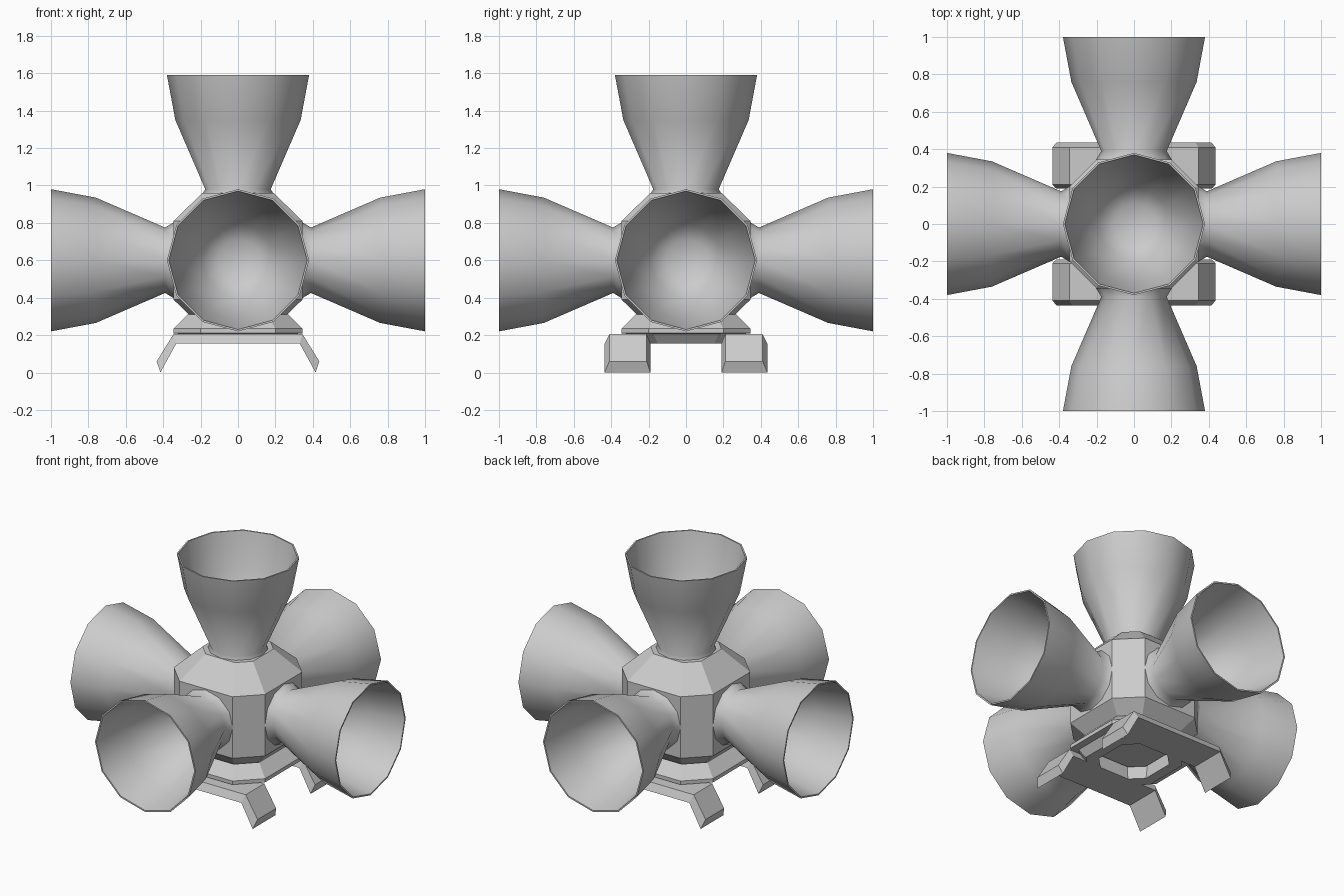
import bpy, bmesh, math
from mathutils import Matrix, Vector

if "Cube" in bpy.data.objects:
    bpy.data.objects.remove(bpy.data.objects["Cube"])


def finish(name, bm, smooth=None):
    bmesh.ops.remove_doubles(bm, verts=bm.verts, dist=1e-5)
    bmesh.ops.recalc_face_normals(bm, faces=bm.faces)
    mesh = bpy.data.meshes.new(name)
    bm.to_mesh(mesh)
    bm.free()
    obj = bpy.data.objects.new(name, mesh)
    bpy.context.collection.objects.link(obj)
    if smooth:
        mesh.shade_smooth()
        mesh.set_sharp_from_angle(angle=math.radians(smooth))
    return obj


def loft(bm, rings, caps=False, closed=False):
    """Bridge successive rings of points with quads."""
    vr = [[bm.verts.new(p) for p in r] for r in rings]
    n = len(vr[0])
    pairs = list(zip(vr, vr[1:])) + ([(vr[-1], vr[0])] if closed else [])
    for a, b in pairs:
        for i in range(n):
            j = (i + 1) % n
            bm.faces.new((a[i], a[j], b[j], b[i]))
    if caps:
        bm.faces.new(vr[0])
        bm.faces.new(vr[-1])


def octagon(a, z):
    """Octagon with half width a and short diagonal sides."""
    b = a * 0.58
    return [(a, -b, z), (a, b, z), (b, a, z), (-b, a, z),
            (-a, b, z), (-a, -b, z), (-b, -a, z), (b, -a, z)]


# Central faceted body
bm = bmesh.new()
loft(bm, [octagon(a, z) for a, z in
          ((0.19, 0.24), (0.345, 0.39), (0.345, 0.81), (0.19, 0.96))], caps=True)
finish("body", bm)

# Stepped collar ring under the body
bm = bmesh.new()
loft(bm, [octagon(a, z) for a, z in
          ((0.19, 0.155), (0.26, 0.155), (0.30, 0.205), (0.345, 0.21),
           (0.345, 0.235), (0.27, 0.31), (0.21, 0.26))], closed=True)
finish("base_collar", bm)

# Five flared horns: (distance from centre, radius), outside then inside
PROFILE = [(0.34, 0.205), (0.39, 0.175), (0.76, 0.335), (1.0, 0.38),
           (1.0, 0.37), (0.76, 0.323), (0.47, 0.195), (0.42, 0.11)]
SIDES = 12


def horn(name, direction, centre_z):
    bm = bmesh.new()
    rings = [[(r * math.cos(math.tau * i / SIDES), r * math.sin(math.tau * i / SIDES), t)
              for i in range(SIDES)] for t, r in PROFILE]
    loft(bm, rings)
    bm.verts.ensure_lookup_table()
    tip = bm.verts.new((0, 0, 0.405))
    last = list(bm.verts)[-SIDES - 1:-1]
    for i in range(SIDES):
        bm.faces.new((last[i], last[(i + 1) % SIDES], tip))
    rot = Vector((0, 0, 1)).rotation_difference(Vector(direction)).to_matrix().to_4x4()
    bm.transform(Matrix.Translation((0, 0, centre_z)) @ rot)
    finish(name, bm, smooth=60)


horn("horn_right", (1, 0, 0), 0.6)
horn("horn_left", (-1, 0, 0), 0.6)
horn("horn_front", (0, -1, 0), 0.6)
horn("horn_back", (0, 1, 0), 0.6)
horn("horn_top", (0, 0, 1), 0.59)

# Two bent foot straps, wider on the underside than on top
TOP = [(-0.435, 0.06), (-0.345, 0.205), (0.345, 0.205), (0.435, 0.06)]
UNDER = [(-0.415, 0.0), (-0.33, 0.155), (0.33, 0.155), (0.415, 0.0)]
for name, s in (("foot_strap_front", -1), ("foot_strap_back", 1)):
    bm = bmesh.new()
    rings = [[(tx, s * 0.21, tz), (tx, s * 0.41, tz), (ux, s * 0.435, uz), (ux, s * 0.19, uz)]
             for (tx, tz), (ux, uz) in zip(TOP, UNDER)]
    loft(bm, rings, caps=True)
    finish(name, bm)
